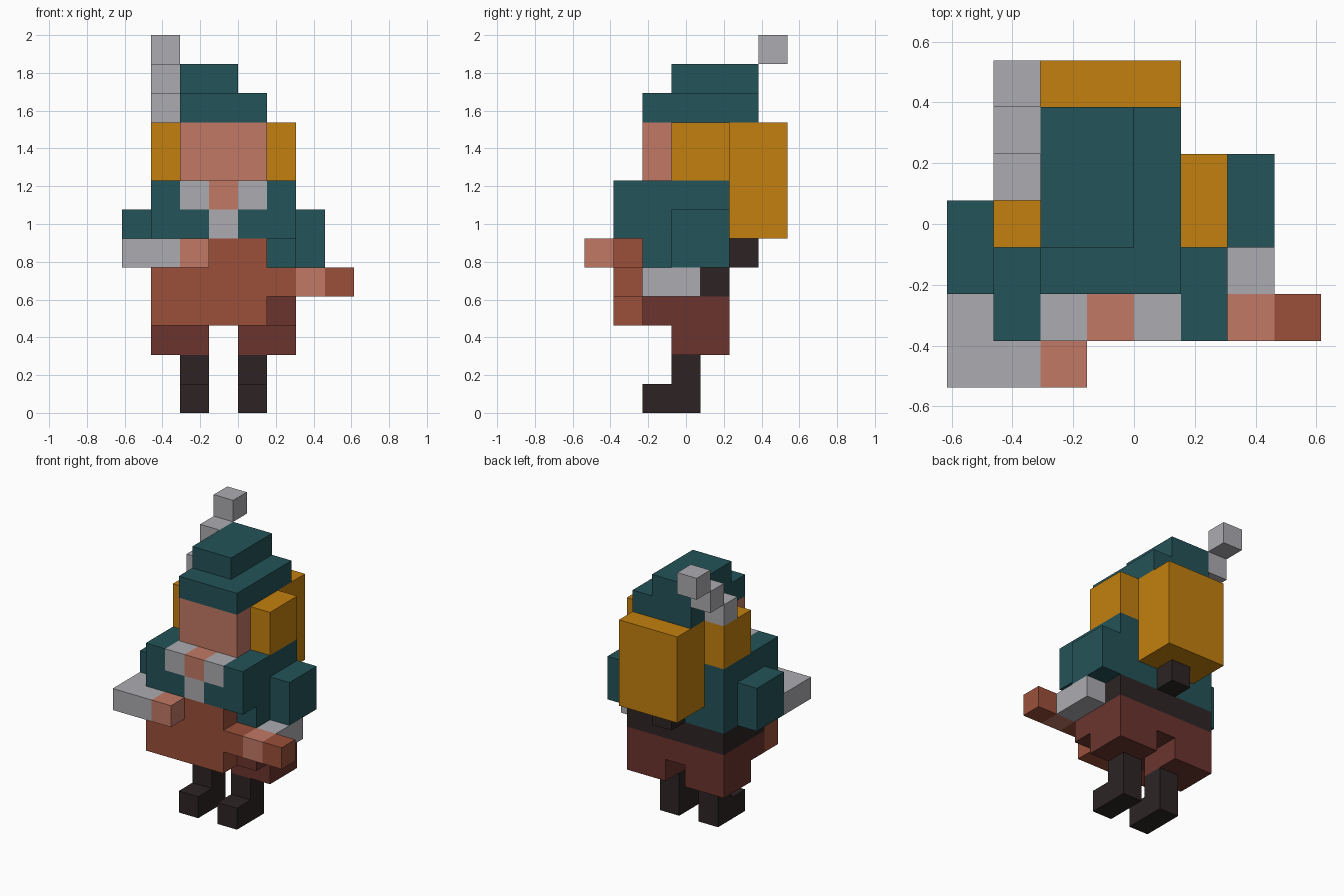
import bpy
import bmesh

cube = bpy.data.objects.get("Cube")
if cube:
    bpy.data.objects.remove(cube, do_unlink=True)

U = 2 / 13  # edge of one block; the figure is 13 blocks tall


def linear(c):
    c /= 255
    return c / 12.92 if c <= 0.04045 else ((c + 0.055) / 1.055) ** 2.4


def material(name, r, g, b):
    mat = bpy.data.materials.new(name)
    colour = (linear(r), linear(g), linear(b), 1)
    mat.diffuse_color = colour
    mat.use_nodes = True
    bsdf = next(n for n in mat.node_tree.nodes if n.type == "BSDF_PRINCIPLED")
    bsdf.inputs["Base Color"].default_value = colour
    bsdf.inputs["Roughness"].default_value = 0.9
    return mat


TEAL = material("teal cloth", 36, 83, 88)
GREY = material("pale grey", 172, 171, 176)
GOLD = material("golden hair", 195, 128, 14)
SKIN = material("skin", 193, 121, 101)
BROWN = material("apron brown", 155, 80, 58)
RED = material("dark red cloth", 107, 52, 46)
BLACK = material("dark leather", 45, 36, 36)


def part(name, mat, *boxes):
    """One object made of boxes, each (x0, x1, y0, y1, z0, z1) in blocks."""
    bm = bmesh.new()
    for x0, x1, y0, y1, z0, z1 in boxes:
        verts = bmesh.ops.create_cube(bm, size=1)["verts"]
        for v in verts:
            v.co.x = U * (x1 if v.co.x > 0 else x0)
            v.co.y = U * (y1 if v.co.y > 0 else y0)
            v.co.z = U * (z1 if v.co.z > 0 else z0)
    mesh = bpy.data.meshes.new(name)
    bm.to_mesh(mesh)
    bm.free()
    mesh.materials.append(mat)
    obj = bpy.data.objects.new(name, mesh)
    bpy.context.collection.objects.link(obj)
    return obj


# Boots, each a foot with a shaft above the heel
for side, x in (("right", -2), ("left", 0)):
    part(side + "_boot", BLACK,
         (x, x + 1, -1.5, 0.5, 0, 1), (x, x + 1, -0.5, 0.5, 1, 2))

# Trousers with two short legs, and the belt
part("trousers", RED,
     (-3, 2, -1.5, 1.5, 3, 4),
     (-3, -1, -0.5, 1.5, 2, 3), (0, 2, -0.5, 1.5, 2, 3))
part("belt", BLACK, (-3, 2, -1.5, 1.5, 4, 5))

# Apron in front of the body
part("apron", BROWN,
     (-3, 1, -2.5, -1.5, 3, 4),
     (-3, 2, -2.5, -1.5, 4, 5),
     (-3, 1, -2.5, -1.5, 5, 6))

# Jacket: body plus the front panels around the collar
part("jacket", TEAL,
     (-3, 2, -1.5, 1.5, 5, 8),
     (-3, -2, -2.5, -1.5, 6, 8), (1, 2, -2.5, -1.5, 6, 8),
     (-2, -1, -2.5, -1.5, 6, 7), (0, 1, -2.5, -1.5, 6, 7))
part("collar", GREY,
     (-2, -1, -2.5, -1.5, 7, 8), (0, 1, -2.5, -1.5, 7, 8),
     (-1, 0, -2.5, -1.5, 6, 7))
part("neck", SKIN, (-1, 0, -2.5, -1.5, 7, 8))

# Right arm, bent across the front
part("right_upper_arm", TEAL, (-4, -3, -1.5, 0.5, 5, 7))
part("right_forearm", GREY,
     (-4, -3, -3.5, -1.5, 5, 6), (-3, -2, -3.5, -2.5, 5, 6))
part("right_hand", SKIN, (-2, -1, -3.5, -2.5, 5, 6))

# Left arm, with a small held block
part("left_upper_arm", TEAL, (2, 3, -0.5, 1.5, 5, 7))
part("left_forearm", GREY, (2, 3, -1.5, 0.5, 4, 5))
part("left_hand", SKIN, (2, 3, -2.5, -1.5, 4, 5))
part("held_block", BROWN, (3, 4, -2.5, -1.5, 4, 5))

# Head and hair
part("head", SKIN, (-2, 1, -1.5, 1.5, 8, 10))
for side, x in (("right", -3), ("left", 1)):
    part(side + "_hair", GOLD, (x, x + 1, -0.5, 1.5, 8, 10))
part("back_hair", GOLD, (-2, 1, 1.5, 3.5, 6, 10))
part("hair_tie", BLACK, (-1, 0, 1.5, 2.5, 5, 6))

# Stepped hat with a feather rising backwards
part("hat", TEAL, (-2, 1, -1.5, 2.5, 10, 11), (-2, 0, -0.5, 2.5, 11, 12))
part("feather", GREY,
     *[(-3, -2, 0.5 + i, 1.5 + i, 10 + i, 11 + i) for i in range(3)])
